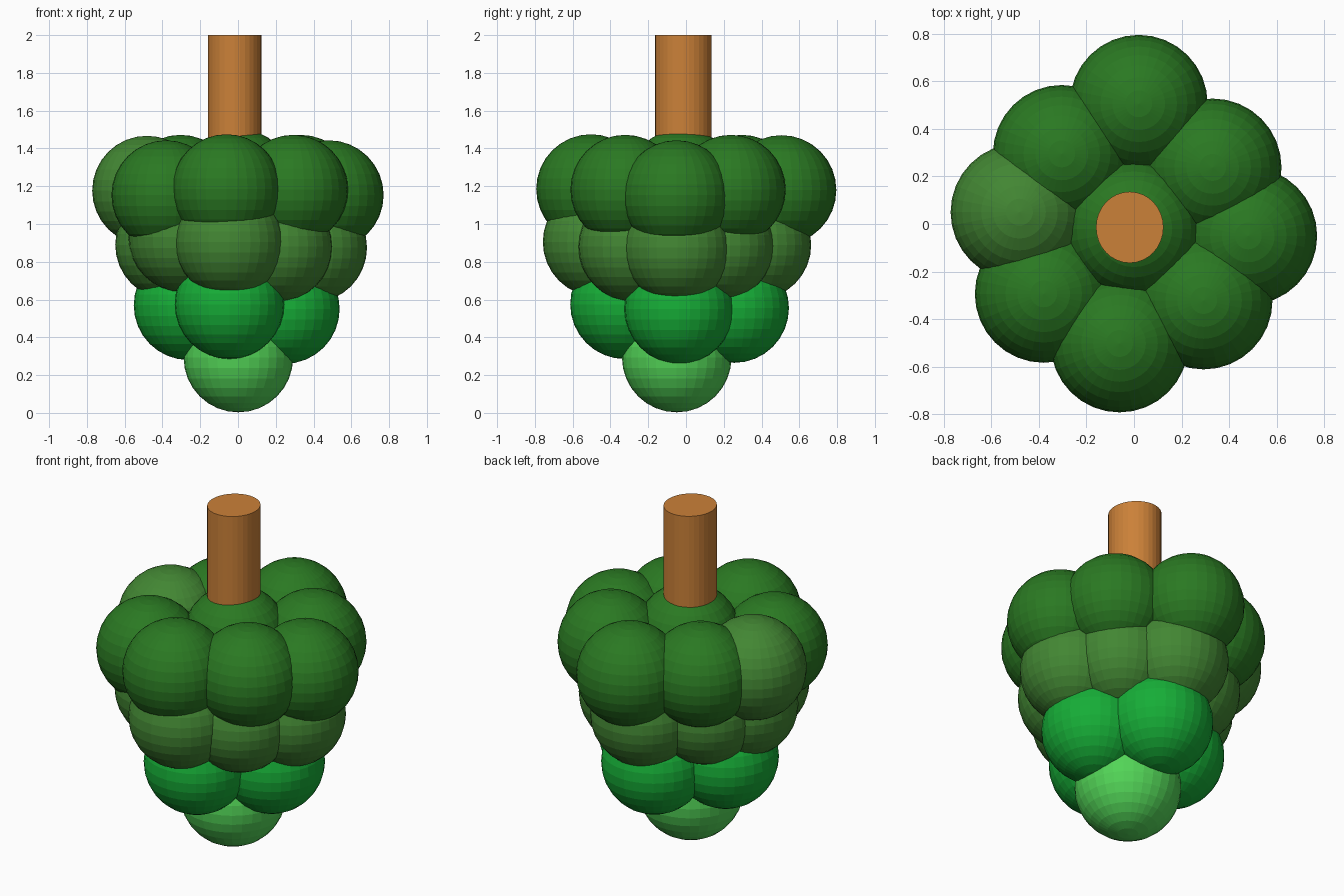
import bpy

if "Cube" in bpy.data.objects:
    bpy.data.objects.remove(bpy.data.objects["Cube"])

def material(name, rgb):
    m = bpy.data.materials.new(name)
    m.diffuse_color = (*rgb, 1)
    m.use_nodes = True
    m.node_tree.nodes["Principled BSDF"].inputs["Base Color"].default_value = m.diffuse_color
    return m

dark = material("dark_green", (0.023, 0.19, 0.016))
olive = material("olive_green", (0.055, 0.24, 0.033))
bright = material("bright_green", (0.008, 0.42, 0.038))
light = material("light_green", (0.085, 0.66, 0.095))
wood = material("stem_brown", (0.60, 0.22, 0.04))

def berry(name, pos, mat):
    bpy.ops.mesh.primitive_uv_sphere_add(segments=32, ring_count=16, radius=0.29, location=pos)
    o = bpy.context.object
    o.name = name
    o.data.materials.append(mat)

def layer(name, points, mat):
    for i, p in enumerate(points):
        berry(f"{name}_{i + 1}", p, mat)

# bottom berry
berry("bottom_berry", (0.002, -0.049, 0.293), light)

# lower ring of four
layer("lower_berry", [(-0.045, -0.323, 0.575), (0.248, -0.036, 0.55),
                      (0.03, 0.255, 0.555), (-0.262, 0.0, 0.57)], bright)

# middle ring of eight
layer("middle_berry", [(-0.045, -0.468, 0.905), (0.21, -0.28, 0.88), (0.393, -0.045, 0.875),
                       (0.233, 0.177, 0.885), (0.02, 0.373, 0.89), (-0.24, 0.16, 0.89),
                       (-0.36, -0.045, 0.89), (-0.29, -0.25, 0.93)], olive)

# top ring of eight, one in a paler green, around a centre berry
layer("top_berry", [(0.02, 0.506, 1.18), (0.331, 0.238, 1.182), (0.481, -0.05, 1.153),
                    (0.293, -0.322, 1.182), (-0.061, -0.503, 1.185), (-0.38, -0.294, 1.153),
                    (-0.304, 0.295, 1.182)], dark)
berry("pale_top_berry", (-0.482, 0.05, 1.177), olive)
berry("centre_berry", (0.0, -0.02, 1.215), dark)

# stem
bpy.ops.mesh.primitive_cylinder_add(vertices=32, radius=1, depth=0.8, location=(-0.018, -0.014, 1.6))
stem = bpy.context.object
stem.name = "stem"
stem.scale = (0.142, 0.15, 1)
stem.data.materials.append(wood)
